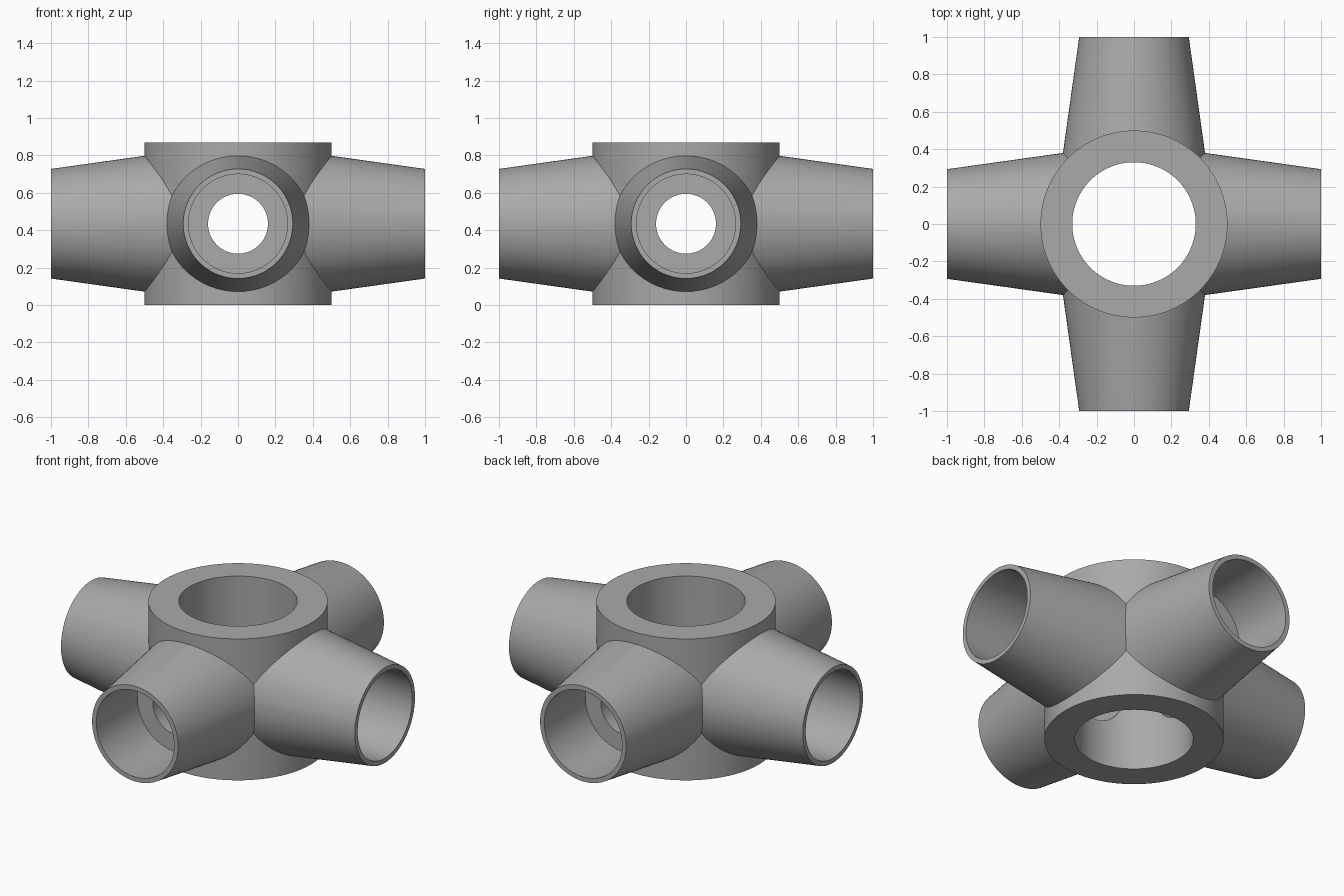
import bpy
import math

cube = bpy.data.objects.get("Cube")
if cube:
    bpy.data.objects.remove(cube, do_unlink=True)

HEIGHT = 0.87
MID = HEIGHT / 2

grey = bpy.data.materials.new("grey metal")
grey.use_nodes = True
colour = (0.4, 0.4, 0.4, 1)
grey.diffuse_color = colour
grey.node_tree.nodes["Principled BSDF"].inputs["Base Color"].default_value = colour


def upright(name, radius, low, high):
    """Vertical cylinder on the hub axis."""
    bpy.ops.mesh.primitive_cylinder_add(
        vertices=128, radius=radius, depth=high - low, location=(0, 0, (low + high) / 2))
    return finish(name)


def radial(name, angle, r_in, r_out, start, end):
    """Horizontal cone running outwards from start to end."""
    d = (start + end) / 2
    bpy.ops.mesh.primitive_cone_add(
        vertices=96, radius1=r_in, radius2=r_out, depth=end - start,
        location=(d * math.cos(angle), d * math.sin(angle), MID),
        rotation=(0, math.pi / 2, angle))
    return finish(name)


def finish(name):
    ob = bpy.context.object
    ob.name = name
    ob.data.materials.append(grey)
    return ob


def combine(body, tool, operation):
    """Apply a boolean and discard the tool."""
    mod = body.modifiers.new(operation.lower(), "BOOLEAN")
    mod.operation = operation
    mod.solver = "EXACT"
    mod.object = tool
    bpy.context.view_layer.objects.active = body
    bpy.ops.object.modifier_apply(modifier=mod.name)
    bpy.data.objects.remove(tool, do_unlink=True)


# Hub with four tapered arms
hub = upright("four_way_hub", 0.5, 0, HEIGHT)
quarters = [i * math.pi / 2 for i in range(4)]
for a in quarters:
    combine(hub, radial("arm", a, 0.419, 0.293, 0.1, 1.0), "UNION")

# Central bore, then a wide socket and a narrow passage in each arm
combine(hub, upright("bore", 0.33, -0.2, HEIGHT + 0.2), "DIFFERENCE")
for a in quarters:
    combine(hub, radial("socket", a, 0.265, 0.265, 0.6, 1.1), "DIFFERENCE")
    combine(hub, radial("passage", a, 0.16, 0.16, 0.1, 0.8), "DIFFERENCE")

# Smooth walls with crisp rims
bpy.ops.object.select_all(action="DESELECT")
hub.select_set(True)
bpy.context.view_layer.objects.active = hub
bpy.ops.object.shade_smooth_by_angle(angle=math.radians(25))
